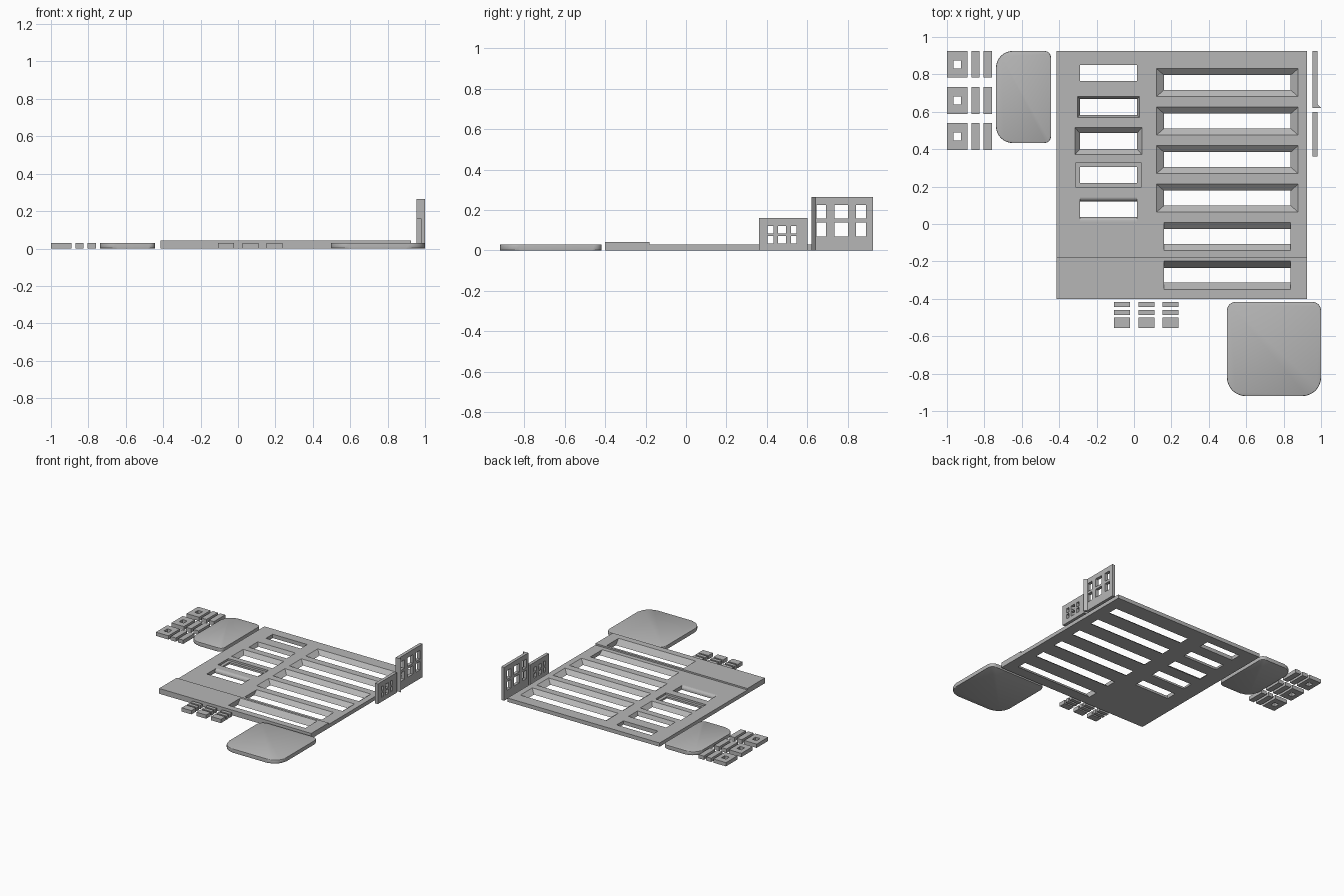
import bpy, bmesh, math

if "Cube" in bpy.data.objects:
    bpy.data.objects.remove(bpy.data.objects["Cube"], do_unlink=True)

GREY = (0.47, 0.47, 0.47, 1)
grey = bpy.data.materials.new("light grey")
grey.use_nodes = True
grey.diffuse_color = GREY
grey.node_tree.nodes["Principled BSDF"].inputs["Base Color"].default_value = GREY

THICK = 0.03


def finish(name, bm):
    bmesh.ops.recalc_face_normals(bm, faces=bm.faces[:])
    mesh = bpy.data.meshes.new(name)
    bm.to_mesh(mesh)
    bm.free()
    mesh.materials.append(grey)
    obj = bpy.data.objects.new(name, mesh)
    bpy.context.scene.collection.objects.link(obj)
    return obj


def loft(bm, rings):
    """Skin a stack of matching rings and cap both ends."""
    loops = [[bm.verts.new(p) for p in ring] for ring in rings]
    n = len(loops[0])
    for a, b in zip(loops, loops[1:]):
        for i in range(n):
            j = (i + 1) % n
            bm.faces.new((a[i], a[j], b[j], b[i]))
    bm.faces.new(loops[0][::-1])
    bm.faces.new(loops[-1])


def rect(x0, x1, y0, y1, z):
    return [(x0, y0, z), (x1, y0, z), (x1, y1, z), (x0, y1, z)]


def box(bm, x0, x1, y0, y1, z0=0, z1=THICK):
    loft(bm, [rect(x0, x1, y0, y1, z) for z in (z0, z1)])


def opening(bm, x0, x1, yc, height, levels):
    """Cutter through the tray; each level is (z, growth in x, growth in y)."""
    h = height / 2
    loft(bm, [rect(x0 - gx, x1 + gx, yc - h - gy, yc + h + gy, z)
              for z, gx, gy in levels])


def flare(gx, gy, top=THICK):
    return [(top * t, gx * t, gy * t) for t in (-0.3, 1.3)]


# Tray: a side profile with a raised front step, extruded across x
bm = bmesh.new()
profile = [(-0.4, 0), (0.925, 0), (0.925, THICK), (-0.18, THICK),
           (-0.18, 0.042), (-0.4, 0.042)]
loft(bm, [[(x, y, z) for y, z in profile] for x in (-0.415, 0.925)])
tray = finish("slotted_tray", bm)

# Tray openings: long right column, then short left column
bm = bmesh.new()
for i in range(6):
    gx = 0.04 if i < 4 else 0
    top = 0.042 if i == 5 else THICK
    opening(bm, 0.16, 0.838, 0.756 - 0.206 * i, 0.08, flare(gx, 0.035, top))

R = 0.022
rounded = [(-0.01, 0, 0)]
for k in range(7):
    a = math.pi / 2 * k / 6
    rounded.append((THICK - R + R * math.sin(a), 0, R * (1 - math.cos(a))))
rounded.append((0.05, 0, R))
stepped = [(-0.01, 0, 0), (0.015, 0, 0), (0.015, 0.025, 0.022), (0.05, 0.025, 0.022)]
left_styles = [flare(0, 0), flare(0.014, 0.014), flare(0.027, 0.03), stepped, rounded]
for i, levels in enumerate(left_styles):
    opening(bm, -0.289, 0.016, 0.807 - 0.182 * i, 0.085, levels)
cutter = finish("opening_cutter", bm)
cutter.hide_render = True

cut = tray.modifiers.new("openings", "BOOLEAN")
cut.operation = "DIFFERENCE"
cut.solver = "EXACT"
cut.object = cutter
graph = bpy.context.evaluated_depsgraph_get()
tray.data = bpy.data.meshes.new_from_object(tray.evaluated_get(graph))
tray.modifiers.clear()
bpy.data.objects.remove(cutter, do_unlink=True)


# Flat lids with rounded corners
def lid(name, x0, x1, y0, y1, radii):
    """Radii run counter-clockwise from the corner at x1, y1."""
    corners = [(x1, y1, -1, -1), (x0, y1, 1, -1), (x0, y0, 1, 1), (x1, y0, -1, 1)]
    outline = []
    for q, ((x, y, sx, sy), r) in enumerate(zip(corners, radii)):
        for k in range(9):
            a = math.pi / 2 * (q + k / 8)
            outline.append((x + sx * r + r * math.cos(a), y + sy * r + r * math.sin(a)))
    bm = bmesh.new()
    loft(bm, [[(x, y, z) for x, y in outline] for z in (0, THICK)])
    rims = [e for e in bm.edges if abs(e.verts[0].co.z - e.verts[1].co.z) < 1e-5]
    bmesh.ops.bevel(bm, geom=rims, offset=0.005, segments=2, affect="EDGES", profile=0.5)
    obj = finish(name, bm)
    bpy.ops.object.select_all(action="DESELECT")
    bpy.context.view_layer.objects.active = obj
    obj.select_set(True)
    bpy.ops.object.shade_smooth_by_angle(angle=math.radians(35))


lid("small_lid", -0.738, -0.444, 0.433, 0.925, (0.035, 0.09, 0.09, 0.035))
lid("large_lid", 0.497, 1.0, -0.92, -0.417, (0.045, 0.045, 0.1, 0.1))


# Upright window panels with plain lattice bars
def window(name, y0, y1, z1, hole, bar, wedge=0):
    x0, x1 = 0.955, 0.98
    a, b, c, d = hole
    bm = bmesh.new()
    box(bm, x0, x1, y0, a, 0, z1)
    box(bm, x0, x1, b, y1, 0, z1)
    box(bm, x0, x1, a, b, 0, c)
    box(bm, x0, x1, a, b, d, z1)
    for t in (0.28, 0.72):
        yc = a + (b - a) * t
        box(bm, x0, x1, yc - bar, yc + bar, c, d)
    mid = (c + d) / 2
    box(bm, x0, x1, a, b, mid - bar / 2, mid + bar / 2)
    if wedge:
        loft(bm, [[(x1, y0, z), (x1 + wedge, y0, z), (x1, y0 + wedge, z)]
                  for z in (0, z1)])
    finish(name, bm)


window("tall_window_panel", 0.62, 0.925, 0.265, (0.645, 0.89, 0.07, 0.225), 0.02, 0.02)
window("short_window_panel", 0.36, 0.60, 0.16, (0.404, 0.547, 0.035, 0.12), 0.012)

# Blank inlay pieces: a ring block and two bars in each set
for i in range(3):
    top = 0.925 - 0.193 * i
    low = top - 0.143
    bm = bmesh.new()
    box(bm, -1.0, -0.965, low, top)
    box(bm, -0.925, -0.89, low, top)
    box(bm, -0.965, -0.925, low, low + 0.05)
    box(bm, -0.965, -0.925, top - 0.05, top)
    box(bm, -0.87, -0.825, low, top)
    box(bm, -0.805, -0.76, low, top)
    finish(f"side_inlay_{i + 1}", bm)

    x = -0.107 + 0.13 * i
    bm = bmesh.new()
    for y0, y1 in ((-0.445, -0.417), (-0.487, -0.459), (-0.556, -0.5)):
        box(bm, x, x + 0.086, y0, y1)
    finish(f"front_inlay_{i + 1}", bm)
